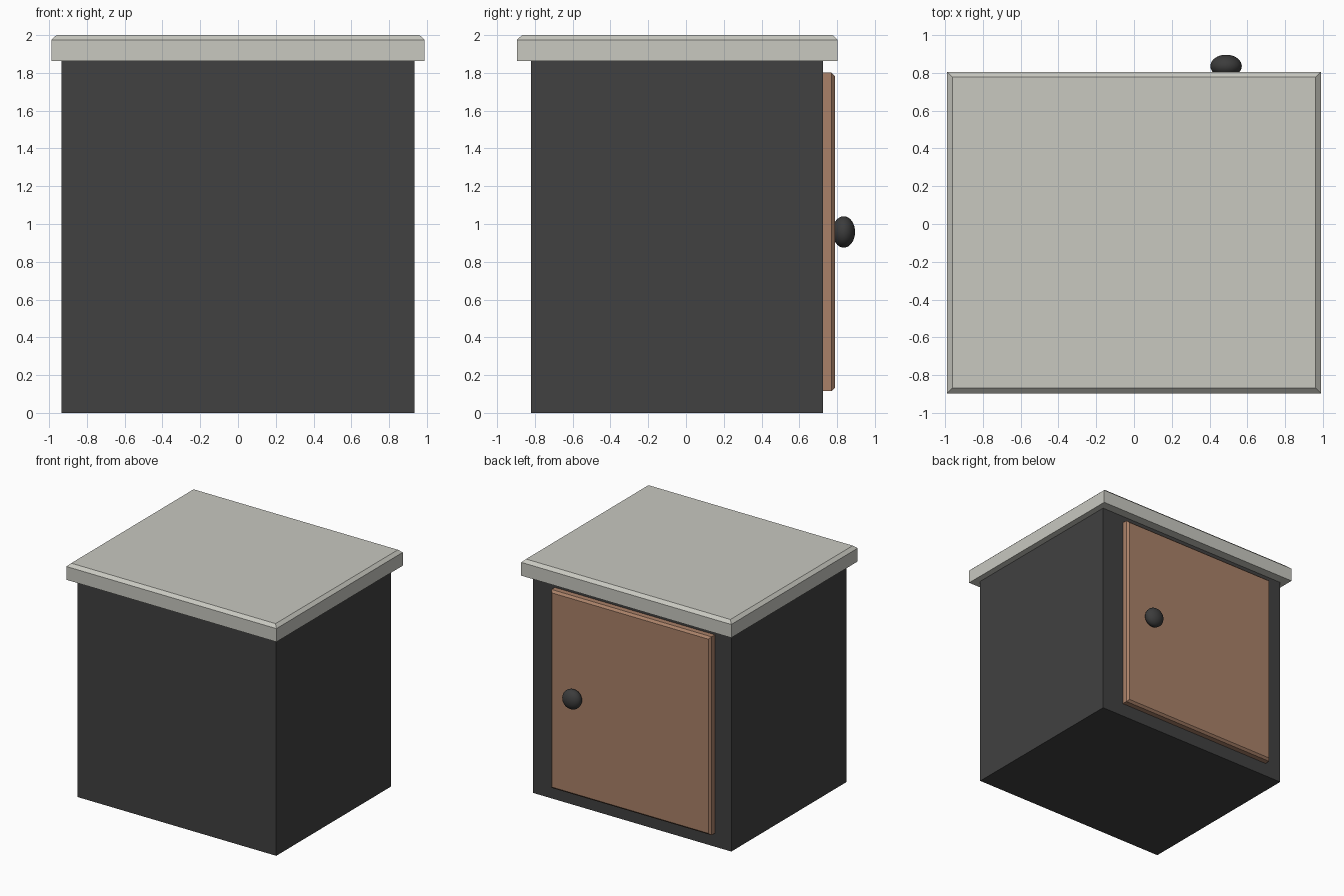
import bpy, bmesh
from mathutils import Vector

if "Cube" in bpy.data.objects:
    bpy.data.objects.remove(bpy.data.objects["Cube"])


def material(name, rgb):
    m = bpy.data.materials.new(name)
    m.diffuse_color = (*rgb, 1)
    m.use_nodes = True
    m.node_tree.nodes["Principled BSDF"].inputs["Base Color"].default_value = m.diffuse_color
    return m


dark = material("charcoal", (0.052, 0.052, 0.052))
stone = material("pale stone", (0.58, 0.58, 0.53))
wood = material("brown wood", (0.40, 0.22, 0.14))
knob_mat = material("knob charcoal", (0.045, 0.045, 0.045))


def finish(name, bm, mat):
    bmesh.ops.recalc_face_normals(bm, faces=bm.faces)
    me = bpy.data.meshes.new(name)
    bm.to_mesh(me)
    bm.free()
    me.materials.append(mat)
    ob = bpy.data.objects.new(name, me)
    bpy.context.collection.objects.link(ob)
    return ob


def box(name, lo, hi, mat, bevel_axis=None, inset=0.0, depth=0.0):
    """Box from corner to corner; optionally chamfer the rim of its +axis face."""
    lo, hi = Vector(lo), Vector(hi)
    bm = bmesh.new()
    bmesh.ops.create_cube(bm, size=1)
    for v in bm.verts:
        v.co = Vector([lo[i] if v.co[i] < 0 else hi[i] for i in range(3)])
    if bevel_axis is not None:
        bm.normal_update()
        face = max(bm.faces, key=lambda f: f.normal[bevel_axis])
        new = bmesh.ops.extrude_discrete_faces(bm, faces=[face])["faces"][0]
        old = [v for v in bm.verts if v.co[bevel_axis] > hi[bevel_axis] - 1e-5
               and v not in new.verts]
        for v in old:
            v.co[bevel_axis] -= depth
        mid = (lo + hi) / 2
        for v in new.verts:
            for i in range(3):
                if i != bevel_axis:
                    v.co[i] += inset if v.co[i] < mid[i] else -inset
    return finish(name, bm, mat)


# cabinet body
box("cabinet_body", (-0.934, -0.82, 0), (0.934, 0.725, 1.862), dark)
# countertop with chamfered upper rim
box("countertop", (-0.988, -0.895, 1.862), (0.988, 0.803, 2.0), stone, 2, 0.027, 0.025)
# door with chamfered outer rim
box("door", (-0.78, 0.725, 0.115), (0.727, 0.788, 1.802), wood, 1, 0.018, 0.018)

# flattened round knob
bm = bmesh.new()
bmesh.ops.create_uvsphere(bm, u_segments=32, v_segments=16, radius=1)
for v in bm.verts:
    x, y, z = v.co
    v.co = (0.487 + 0.083 * x, 0.835 + 0.06 * z, 0.958 - 0.083 * y)
for f in bm.faces:
    f.smooth = True
finish("door_knob", bm, knob_mat)
